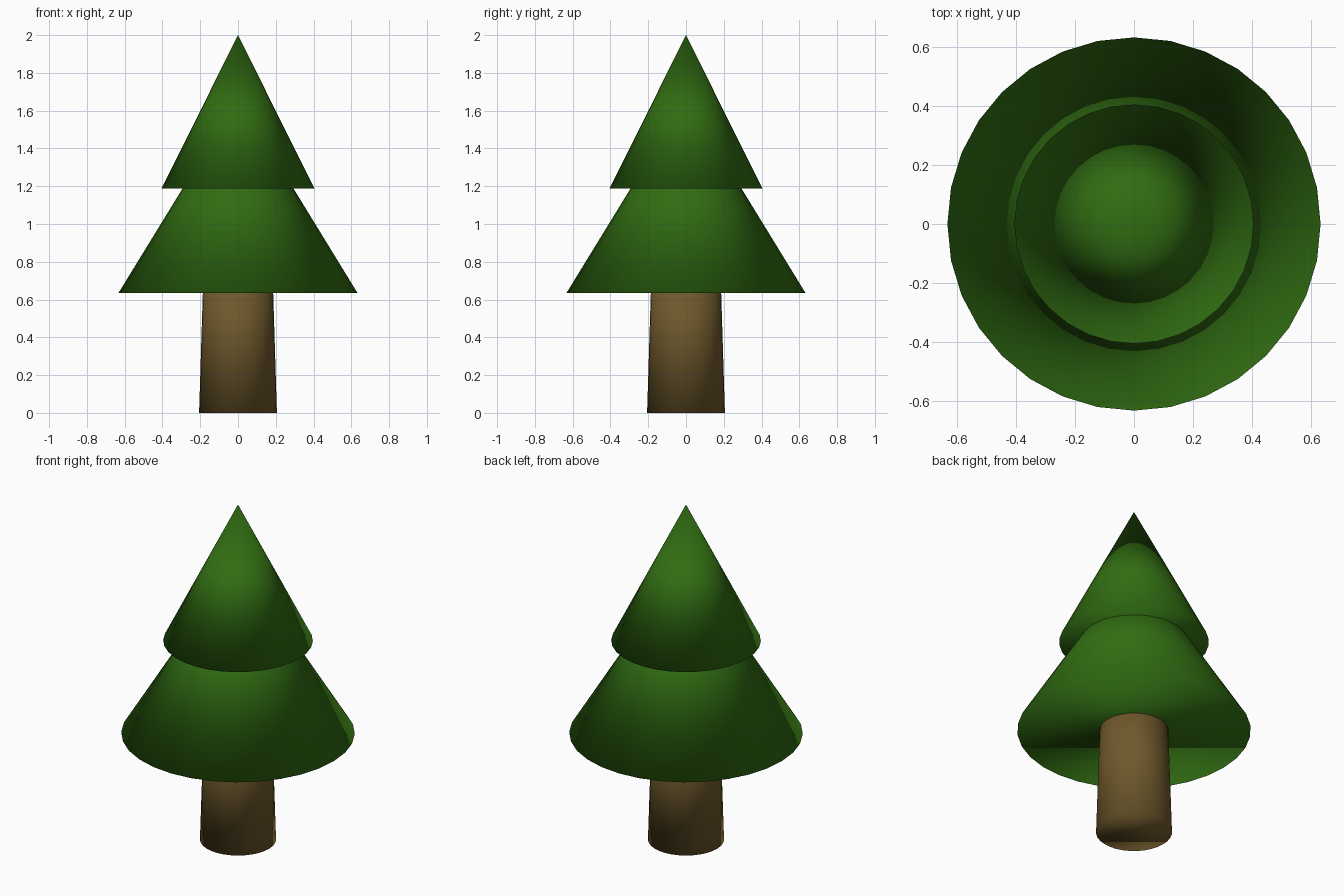
import bpy

if "Cube" in bpy.data.objects:
    bpy.data.objects.remove(bpy.data.objects["Cube"])


def material(name, colour):
    mat = bpy.data.materials.new(name)
    mat.diffuse_color = (*colour, 1.0)
    mat.use_nodes = True
    mat.node_tree.nodes["Principled BSDF"].inputs["Base Color"].default_value = mat.diffuse_color
    return mat


def tapered(name, bottom_radius, top_radius, z_bottom, z_top, mat):
    """Upright 32-sided cone or tapered cylinder, smooth shaded all over."""
    bpy.ops.mesh.primitive_cone_add(
        vertices=32, radius1=bottom_radius, radius2=top_radius,
        depth=z_top - z_bottom, location=(0, 0, (z_bottom + z_top) / 2))
    obj = bpy.context.object
    obj.name = name
    obj.data.materials.append(mat)
    bpy.ops.object.shade_smooth()
    return obj


bark = material("bark", (0.16, 0.10, 0.025))
needles = material("needles", (0.03, 0.15, 0.006))

# Trunk, running up into the lower foliage
tapered("trunk", 0.206, 0.18, 0.0, 0.84, bark)

# Two overlapping foliage cones
tapered("lower_foliage", 0.632, 0.0, 0.636, 1.667, needles)
tapered("upper_foliage", 0.405, 0.0, 1.188, 2.0, needles)
